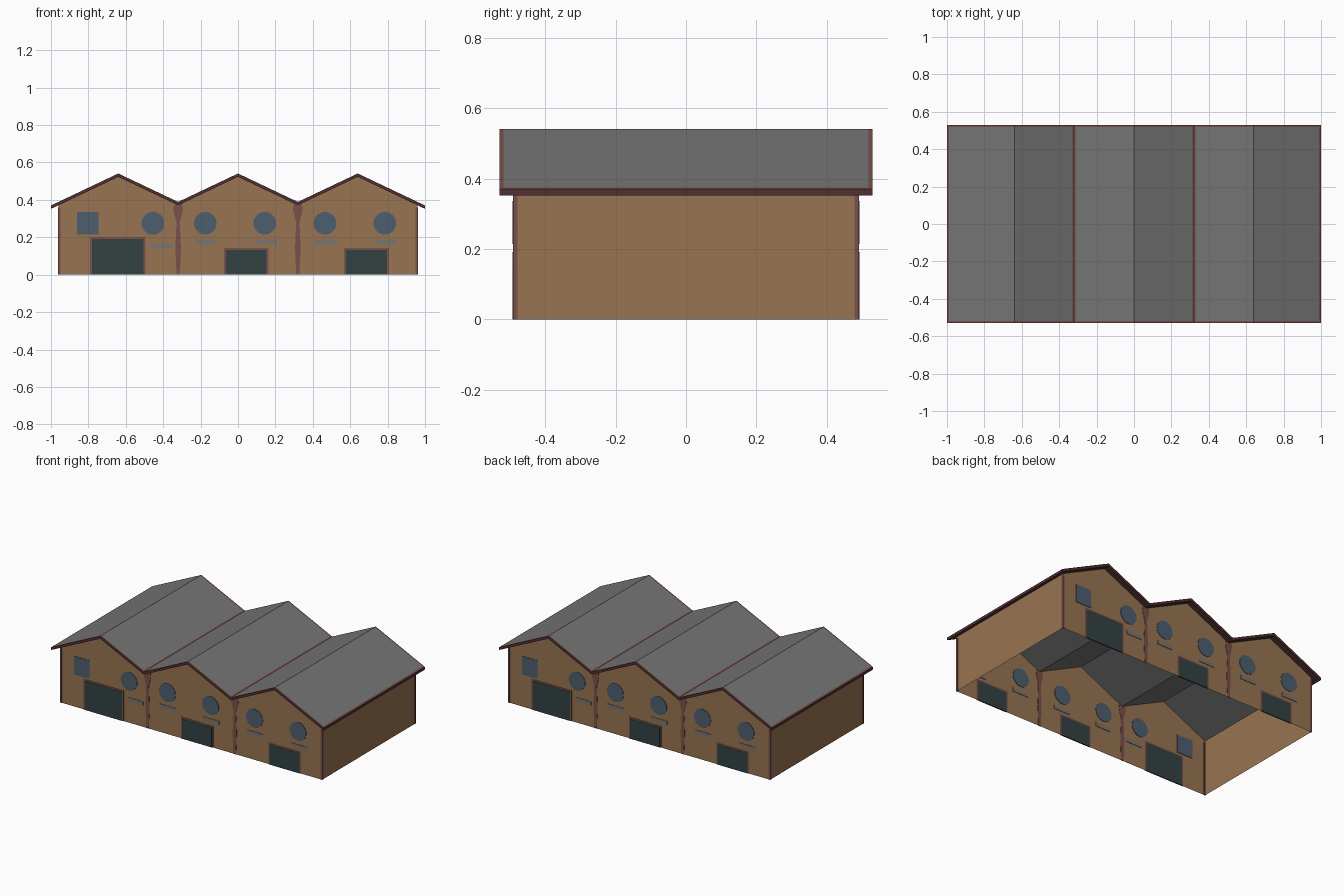
import bpy, bmesh, math
from mathutils import Vector

if "Cube" in bpy.data.objects:
    bpy.data.objects.remove(bpy.data.objects["Cube"])


def lin(c):
    c /= 255
    return c / 12.92 if c <= 0.04045 else ((c + 0.055) / 1.055) ** 2.4


def make_mat(name, r, g, b):
    m = bpy.data.materials.new(name)
    m.diffuse_color = (lin(r), lin(g), lin(b), 1)
    m.use_nodes = True
    m.node_tree.nodes["Principled BSDF"].inputs["Base Color"].default_value = m.diffuse_color
    return m


TAN = make_mat("tan wall", 153, 117, 82)
GREY = make_mat("grey roof", 118, 118, 118)
RED = make_mat("red brown trim", 122, 80, 74)
DARK = make_mat("dark red soffit", 80, 48, 49)
DOOR = make_mat("dark green door", 52, 66, 66)
GLASS = make_mat("blue grey window", 77, 95, 112)
SILL = make_mat("pale grey sill", 122, 117, 110)

WX, WY = 0.96, 0.49          # wall half sizes
RX, RY = 1.0, 0.53           # roof half sizes
RIDGE, SLOPE, THICK = 0.541, 0.475, 0.018


def roof_z(x):
    return RIDGE - SLOPE * min(abs(x - c) for c in (-0.64, 0, 0.64))


def finish(bm, name, mats):
    me = bpy.data.meshes.new(name)
    bm.to_mesh(me)
    bm.free()
    for m in mats:
        me.materials.append(m)
    ob = bpy.data.objects.new(name, me)
    bpy.context.collection.objects.link(ob)
    return ob


def plate(name, pts, mat, half, side):
    """Thin extruded outline (x, z) set through the front (side 1) or back (-1) wall."""
    bm = bmesh.new()
    f = bm.faces.new([bm.verts.new((x * side, -WY * side - half, z)) for x, z in pts])
    ext = bmesh.ops.extrude_face_region(bm, geom=[f])
    moved = [v for v in ext["geom"] if isinstance(v, bmesh.types.BMVert)]
    bmesh.ops.translate(bm, verts=moved, vec=Vector((0, 2 * half, 0)))
    bmesh.ops.recalc_face_normals(bm, faces=bm.faces)
    return finish(bm, name, [mat])


def rect(x0, x1, z0, z1):
    return [(x0, z0), (x1, z0), (x1, z1), (x0, z1)]


def disc(cx, cz, rx, rz, n=20):
    return [(cx + rx * math.cos(2 * math.pi * i / n), cz + rz * math.sin(2 * math.pi * i / n))
            for i in range(n)]


# wall shell: gabled ends and plain sides, open at the bottom
bm = bmesh.new()
outline = [(-WX, 0)] + [(WX, 0)] + [(x, roof_z(x) - THICK + 0.002)
                                    for x in (WX, 0.64, 0.32, 0, -0.32, -0.64, -WX)]
front = [bm.verts.new((x, -WY, z)) for x, z in outline]
back = [bm.verts.new((x, WY, z)) for x, z in outline]
bm.faces.new(front)
bm.faces.new(back[::-1])
bm.faces.new([front[1], back[1], back[2], front[2]])
bm.faces.new([back[0], front[0], front[-1], back[-1]])
finish(bm, "walls", [TAN])

# folded roof slab, coloured by position
xs = [-RX, -0.99, -WX, -0.64, -0.328, -0.32, -0.312, 0]
xs += [-x for x in xs[-2::-1]]
ys = [-RY, -0.519, -WY, WY, 0.519, RY]
bm = bmesh.new()
top = [[bm.verts.new((x, y, roof_z(x))) for y in ys] for x in xs]
low = [[bm.verts.new((x, y, roof_z(x) - THICK)) for y in ys] for x in xs]
for i in range(len(xs) - 1):
    for j in range(len(ys) - 1):
        x, y = (xs[i] + xs[i + 1]) / 2, (ys[j] + ys[j + 1]) / 2
        f = bm.faces.new([top[i][j], top[i + 1][j], top[i + 1][j + 1], top[i][j + 1]])
        edge = abs(x) > 0.99 or abs(y) > 0.519 or abs(abs(x) - 0.32) < 0.008
        f.material_index = 1 if edge else 0
        f = bm.faces.new([low[i][j + 1], low[i + 1][j + 1], low[i + 1][j], low[i][j]])
        f.material_index = 2 if abs(x) > WX or abs(y) > WY else 0
for i in range(len(xs) - 1):          # gable fascia
    for j in (0, -1):
        f = bm.faces.new([low[i][j], low[i + 1][j], top[i + 1][j], top[i][j]])
        f.material_index = 2
for j in range(len(ys) - 1):          # eave fascia
    for i in (0, -1):
        f = bm.faces.new([low[i][j], low[i][j + 1], top[i][j + 1], top[i][j]])
        f.material_index = 2
bmesh.ops.recalc_face_normals(bm, faces=bm.faces)
finish(bm, "roof", [GREY, RED, DARK])

# painted details; the back is the front turned half round
doors = [(-0.78, -0.505, 0.192), (-0.065, 0.152, 0.132), (0.577, 0.797, 0.132)]
rounds = [-0.455, -0.175, 0.143, 0.465, 0.785]
sills = [(-0.41, 0.155), (-0.172, 0.174), (0.148, 0.174), (0.47, 0.174), (0.793, 0.174)]
for side, tag in ((1, "front"), (-1, "back")):
    for x0, x1, h in doors:
        plate(tag + "_door_frame", rect(x0 - 0.01, x1 + 0.01, 0, h + 0.01), RED, 0.002, side)
        plate(tag + "_door", rect(x0, x1, 0, h), DOOR, 0.004, side)
    plate(tag + "_square_window", rect(-0.86, -0.745, 0.215, 0.335), GLASS, 0.003, side)
    for cx in rounds:
        plate(tag + "_round_window", disc(cx, 0.275, 0.061, 0.061), GLASS, 0.003, side)
    for cx, cz in sills:
        plate(tag + "_sill", rect(cx - 0.058, cx + 0.058, cz - 0.013, cz + 0.013), SILL, 0.003, side)
    for cx in (-0.32, 0.32):          # flared posts under the valleys
        half = [(0.009, 0), (0.015, 0.14), (0.009, 0.28), (0.026, 0.345), (0.022, 0.38), (0, 0.37)]
        pts = [(cx + w, z) for w, z in half] + [(cx - w, z) for w, z in half[-2::-1]]
        plate(tag + "_valley_post", pts, RED, 0.002, side)
    for s in (-1, 1):                 # corner strips
        plate(tag + "_corner_strip", rect(*sorted((s * 0.949, s * 0.962)), 0, 0.36), RED, 0.002, side)
        bpy.ops.mesh.primitive_cube_add(size=1, location=(s * WX, -side * 0.485, 0.18))
        strip = bpy.context.object
        strip.name = tag + "_side_corner_strip"
        strip.scale = (0.005, 0.012, 0.36)
        strip.data.materials.append(RED)
